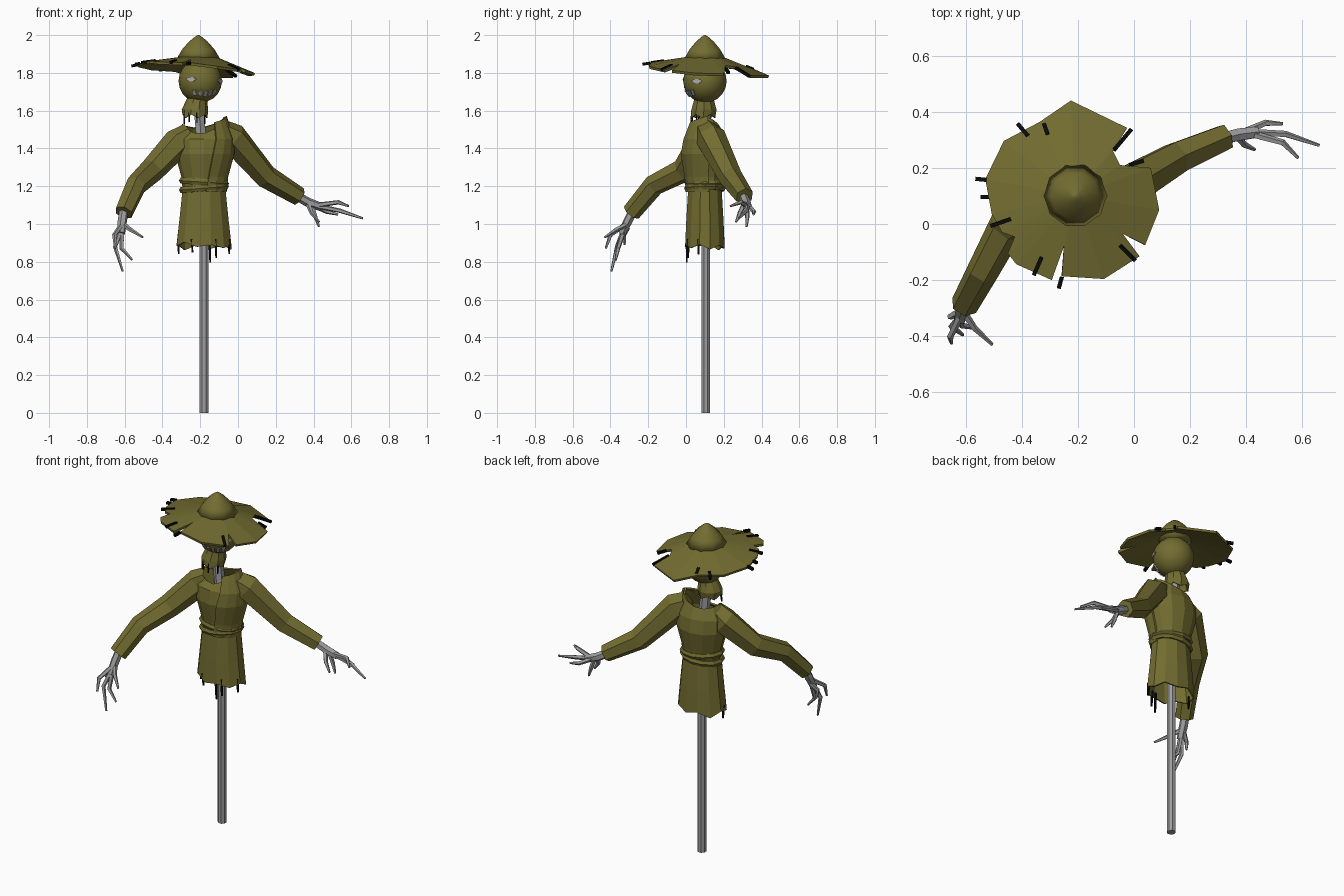
import bpy, bmesh, math, random
from mathutils import Vector

if "Cube" in bpy.data.objects:
    bpy.data.objects.remove(bpy.data.objects["Cube"])

random.seed(4)


def material(name, col):
    m = bpy.data.materials.new(name)
    m.diffuse_color = (*col, 1)
    m.use_nodes = True
    m.node_tree.nodes["Principled BSDF"].inputs["Base Color"].default_value = m.diffuse_color
    return m


CLOTH = material("olive cloth", (0.17, 0.15, 0.03))
WOOD = material("grey wood", (0.34, 0.34, 0.34))
STRAW = material("black straw", (0.003, 0.003, 0.003))
PALE = material("pale grey", (0.40, 0.40, 0.42))


def finish(name, bm, mat, thick=0, smooth=False, recalc=True):
    if recalc:
        bmesh.ops.recalc_face_normals(bm, faces=bm.faces[:])
    me = bpy.data.meshes.new(name)
    bm.to_mesh(me)
    bm.free()
    me.materials.append(mat)
    for p in me.polygons:
        p.use_smooth = smooth
    ob = bpy.data.objects.new(name, me)
    bpy.context.collection.objects.link(ob)
    if thick:
        s = ob.modifiers.new("thickness", "SOLIDIFY")
        s.thickness = thick
    return ob


def loft(name, rings, mat, closed=True, caps=False, **kw):
    """Bridge rings of points that all have the same length."""
    bm = bmesh.new()
    vs = [[bm.verts.new(p) for p in r] for r in rings]
    n = len(rings[0])
    for a, b in zip(vs, vs[1:]):
        for i in range(n if closed else n - 1):
            j = (i + 1) % n
            bm.faces.new((a[i], a[j], b[j], b[i]))
    if caps:
        bm.faces.new(vs[0])
        bm.faces.new(vs[-1])
    return finish(name, bm, mat, **kw)


def tube(name, pts, radii, mat, sides=6):
    """Tapered tube along a path of points."""
    pts = [Vector(p) for p in pts]
    rings = []
    for i, p in enumerate(pts):
        d = (pts[min(i + 1, len(pts) - 1)] - pts[max(i - 1, 0)]).normalized()
        ref = Vector((0, 0, 1)) if abs(d.z) < 0.9 else Vector((0, 1, 0))
        if i == 0:
            u = d.cross(ref).normalized()
        else:
            u = (u - d * u.dot(d)).normalized()
        w = d.cross(u)
        rings.append([p + radii[i] * (u * math.cos(t) + w * math.sin(t))
                      for t in (2 * math.pi * (k + .5) / sides for k in range(sides))])
    return loft(name, rings, mat, caps=True)


CX, CY = -0.18, 0.10


def oval(a, rx, ry, z, cx=CX, cy=CY):
    return (cx + rx * math.cos(math.radians(a)), cy + ry * math.sin(math.radians(a)), z)


# pole and neck
tube("pole", [(-.18, .105, 0), (-.18, .105, 1.3)], [.025, .025], WOOD, 8)
tube("neck", [(-.18, .105, 1.28), (-.212, .10, 1.66)], [.03, .03], WOOD, 6)

# torso, open at the neck with a dip in the front
A = [k * 30 for k in range(12)]


def neckline(a):
    s, c = math.sin(math.radians(a)), math.cos(math.radians(a))
    return 1.55 + .02 * c - (.07 if s < 0 else .035) * abs(s) ** 1.5


PROFILE = [(1.17, .112, .090), (1.25, .120, .098), (1.37, .153, .122), (1.45, .153, .112)]
torso = [[oval(a, rx, ry, z) for a in A] for z, rx, ry in PROFILE]
torso.append([oval(a, .115, .08, neckline(a)) for a in A])
loft("torso", torso, CLOTH, thick=.01)

# overlapping front flap
flap = []
for i, (z, rx, ry) in enumerate(PROFILE):
    start = -84 + 6 * i
    flap.append([oval(start + (10 - start) * k / 4, rx + .010, ry + .012, z) for k in range(5)])
flap.append([oval(-62 + 18 * k, .122, .088, 1.54 + .008 * k) for k in range(5)])
loft("front_flap", flap, CLOTH, closed=False, thick=.012)

# skirt with a ragged hem
B = [k * 30 + 15 for k in range(12)]
hem = [.87 + (.025 if k % 2 else 0) + random.uniform(-.01, .015) for k in range(12)]
loft("skirt", [[oval(a, .118, .092, 1.18) for a in B], [oval(a, .135, .102, 1.02) for a in B],
               [oval(a, .150, .108, h) for a, h in zip(B, hem)]], CLOTH, thick=.008)

# two rope belts
for n, (z, tilt) in enumerate([(1.19, .010), (1.222, -.008)]):
    rings = []
    for a in A + [360]:
        c = math.cos(math.radians(a))
        rings.append([oval(a, .115 + .017 * math.cos(t), .093 + .017 * math.cos(t),
                           z + tilt * c + .019 * math.sin(t))
                      for t in (k * math.pi / 3 for k in range(6))])
    loft(f"belt_{n}", rings, CLOTH)

# sleeves
tube("right_sleeve", [(-.09, .11, 1.49), (-.03, .13, 1.46), (.15, .235, 1.25), (.325, .31, 1.145)],
     [.065, .08, .063, .05], CLOTH)
tube("left_sleeve", [(-.25, .09, 1.48), (-.32, .085, 1.43), (-.455, -.01, 1.285),
                     (-.54, -.17, 1.205), (-.605, -.29, 1.06)],
     [.06, .078, .066, .057, .05], CLOTH)

# twig hands: wrist path, then fingers
HANDS = {
    "right": ([(.30, .30, 1.155), (.37, .318, 1.115), (.44, .327, 1.09)], [
        [(.42, .325, 1.095), (.54, .32, 1.07), (.66, .28, 1.03)],
        [(.40, .33, 1.10), (.47, .36, 1.065), (.53, .357, 1.05)],
        [(.42, .32, 1.10), (.53, .29, 1.115), (.585, .235, 1.095)],
        [(.37, .31, 1.11), (.39, .285, 1.06), (.43, .265, 1.01)],
        [(.39, .32, 1.10), (.41, .325, 1.04), (.43, .32, .985)]]),
    "left": ([(-.60, -.27, 1.09), (-.612, -.305, 1.02), (-.62, -.34, .95)], [
        [(-.62, -.33, .97), (-.65, -.365, .88), (-.61, -.395, .75)],
        [(-.615, -.33, .96), (-.615, -.36, .87), (-.56, -.372, .81)],
        [(-.62, -.33, .99), (-.655, -.40, .94), (-.65, -.425, .87)],
        [(-.61, -.31, 1.0), (-.57, -.37, .97), (-.505, -.43, .93)],
        [(-.62, -.31, .98), (-.655, -.33, .94), (-.65, -.325, .89)]]),
}
for side, (wrist, fingers) in HANDS.items():
    tube(side + "_wrist", wrist, [.024, .025, .022], WOOD)
    for i, f in enumerate(fingers):
        tube(f"{side}_finger_{i}", f, [.014, .012, .006], WOOD, 5)

# head ball
HEAD = Vector((-.20, .10, 1.757))
bm = bmesh.new()
bmesh.ops.create_uvsphere(bm, u_segments=16, v_segments=10, radius=.115)
bmesh.ops.translate(bm, verts=bm.verts[:], vec=HEAD)
finish("head", bm, CLOTH, smooth=True)


def face_plate(name, pts, mat):
    """Thin plate laid on the head; points are (azimuth, elevation) in degrees."""
    bm = bmesh.new()
    vs = []
    for az, el in pts:
        a, e = math.radians(az), math.radians(el)
        vs.append(bm.verts.new(HEAD + .120 * Vector((math.cos(a) * math.cos(e),
                                                     math.sin(a) * math.cos(e), math.sin(e)))))
    bm.faces.new(vs)
    finish(name, bm, mat, thick=.006, recalc=False)


# eyes and jagged mouth
for side, c, el in (("left", -115, 5), ("right", -22, 0)):
    face_plate(side + "_eye", [(c - 15, el), (c - 6, el - 6), (c + 6, el - 6), (c + 15, el),
                               (c + 6, el + 5), (c - 6, el + 5)], PALE)
for k in range(5):
    c = -108 + 17 * k
    up = -23 - (2 - abs(k - 2)) * 2
    face_plate(f"tooth_{k}", [(c - 5, up - 16), (c + 4, up - 18), (c + 5, up), (c - 4, up - 2)], PALE)

# gathered sack under the head
C = [k * 36 for k in range(10)]
sack = [[oval(a, r, r, z, x, .095) for a in C]
        for z, r, x in ((1.67, .052, -.215), (1.64, .060, -.222), (1.605, .070, -.228))]
sack.append([oval(a, .066, .068, 1.56 + .02 * (k % 2), -.228, .09) for k, a in enumerate(C)])
loft("neck_sack", sack, CLOTH, thick=.006)

# hat crown
D = [k * 36 for k in range(10)]
HX, HY = -.210, .10
loft("hat_crown", [[oval(a, r, r, z, HX, HY) for a in D] for z, r in
                   ((1.875, .115), (1.925, .085), (1.965, .05), (1.99, .02), (2.0, .004))],
     CLOTH, caps=True, smooth=True)

# torn hat brim, tilted and sloping down from the crown
OUTLINE = [(-.225, .44), (-.025, .343), (-.075, .26), (-.05, .21), (.06, .20), (.09, .05),
           (.04, -.075), (-.04, -.035), (.02, -.115), (-.107, -.196), (-.257, -.186), (-.25, -.08),
           (-.293, -.20), (-.42, -.143), (-.45, -.104), (-.425, -.046), (-.47, -.03),
           (-.507, .036), (-.53, .16), (-.464, .296), (-.336, .364)]


def brim_z(x, y):
    dx, dy = x - HX, y - HY
    r = math.hypot(dx, dy)
    edge = 1.822 - .03 * dx / r - .025 * dy / r
    return 1.885 + (edge - 1.885) * (r - .1) / .21


inner = []
for x, y in OUTLINE:
    a = math.degrees(math.atan2(y - HY, x - HX))
    inner.append(oval(a, .095, .095, 1.885, HX, HY))
loft("hat_brim", [inner, [(x, y, brim_z(x, y)) for x, y in OUTLINE]], CLOTH, thick=.014)

# straws poking out of the brim
STRAWS = [(-.378, .314, -.414, .357), (-.307, .318, -.321, .357), (-.071, .264, -.011, .336),
          (-.014, .211, .032, .225), (-.525, .157, -.564, .161), (-.518, .096, -.546, .096),
          (-.439, .018, -.511, -.007), (-.329, -.118, -.357, -.182), (-.257, -.189, -.268, -.229),
          (-.05, -.075, .004, -.129)]
for i, (ax, ay, bx, by) in enumerate(STRAWS):
    tube(f"brim_straw_{i}", [(ax, ay, brim_z(ax, ay) - .002), (bx, by, brim_z(bx, by) - .002)],
         [.0105, .0105], STRAW, 4)

# straws hanging from the hem and the neck sack
for i, (a, low) in enumerate([(-176, .84), (-78, .795), (-64, .82), (-20, .84), (-118, .85)]):
    x, y, z = oval(a, .138, .098, .92)
    tube(f"hem_straw_{i}", [(x, y, z), (x + .004, y, low)], [.009, .006], STRAW, 4)
for i, (a, low) in enumerate([(200, 1.53), (240, 1.54), (280, 1.535), (330, 1.53)]):
    x, y, z = oval(a, .060, .060, 1.59, -.228, .09)
    tube(f"neck_straw_{i}", [(x, y, z), (x, y - .006, low)], [.006, .004], STRAW, 4)
